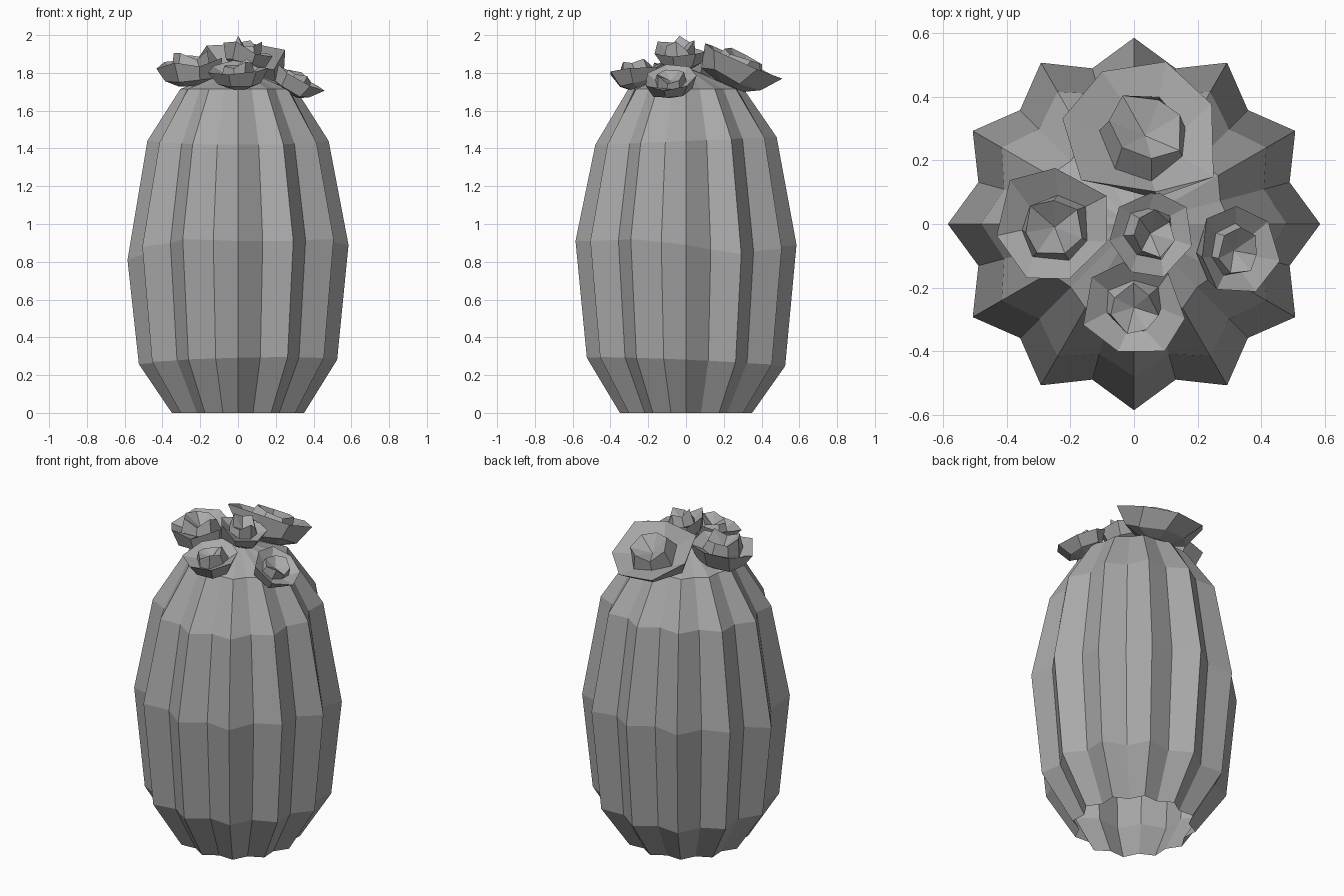
import bpy, bmesh, math, random
from mathutils import Matrix, Vector

cube = bpy.data.objects.get("Cube")
if cube:
    bpy.data.objects.remove(cube, do_unlink=True)

random.seed(4)
RIBS = 12

# One plain grey for the whole plant
grey = bpy.data.materials.new("plain grey")
grey.use_nodes = True
colour = (0.4, 0.4, 0.4, 1)
grey.diffuse_color = colour
grey.node_tree.nodes["Principled BSDF"].inputs["Base Color"].default_value = colour


def bridge(bm, low, high):
    """Join two equal rings with quads."""
    n = len(low)
    for i in range(n):
        j = (i + 1) % n
        bm.faces.new((low[i], low[j], high[j], high[i]))


def fan(bm, ring, centre):
    """Close a ring with triangles that meet at a point."""
    for i in range(len(ring)):
        bm.faces.new((ring[i], ring[(i + 1) % len(ring)], centre))


def finish(bm, name):
    mesh = bpy.data.meshes.new(name)
    bm.to_mesh(mesh)
    bm.free()
    mesh.materials.append(grey)
    obj = bpy.data.objects.new(name, mesh)
    bpy.context.collection.objects.link(obj)


# Ribbed body, open underneath: radius at the ridge, height, valley depth
profile = [(0.35, 0.0, 0.88), (0.525, 0.27, 0.87), (0.585, 0.89, 0.865),
           (0.48, 1.44, 0.88), (0.305, 1.715, 0.92)]
# Uneven heights of the widest ring, one per ridge
wide = [0.89, 0.84, 0.87, 0.89, 0.88, 0.87, 0.81, 0.88, 0.92, 0.91, 0.91, 0.92]
bm = bmesh.new()
rings = []
for level, (radius, z, valley) in enumerate(profile):
    ring = []
    for i in range(RIBS * 2):
        a = math.pi * i / RIBS
        r = radius * (valley if i % 2 else 1)
        h = z
        if level == 1:
            h += 0.025 * math.cos(a - 5.2)
        elif level == 2:
            k = i // 2
            h = (wide[k] + wide[(k + i % 2) % RIBS]) / 2
        elif level == 3:
            h += 0.02 * math.cos(a - 1.6)
        ring.append(bm.verts.new((r * math.cos(a), r * math.sin(a), h)))
    rings.append(ring)
for low, high in zip(rings, rings[1:]):
    bridge(bm, low, high)
# Low dome on top
fan(bm, rings[-1], bm.verts.new((0, 0, 1.83)))
finish(bm, "cactus_body")


def flower(name, centre, radius, depth, lean_to, lean, sides=7):
    """Cupped outer petals round a raised bud with a hollow middle."""
    bm = bmesh.new()
    # radius share, height share, radius jitter, height jitter
    steps = [(0.38, -1.0, 0.05, 0.0), (0.78, -0.72, 0.06, 0.1),
             (1.04, 0.0, 0.12, 0.22), (0.60, -0.28, 0.05, 0.08),
             (0.52, 0.28, 0.07, 0.25)]
    turn = random.uniform(0, math.tau)
    rings = []
    for share, height, rj, hj in steps:
        ring = []
        for i in range(sides):
            a = turn + math.tau * i / sides + random.uniform(-0.1, 0.1)
            r = radius * (share + random.uniform(-rj, rj))
            h = depth * (height + random.uniform(-hj, hj))
            ring.append(bm.verts.new((r * math.cos(a), r * math.sin(a), h)))
        rings.append(ring)
    for low, high in zip(rings, rings[1:]):
        bridge(bm, low, high)
    fan(bm, rings[-1], bm.verts.new((0, 0, -0.15 * depth)))
    bm.faces.new(reversed(rings[0]))
    axis = Vector((0, 0, 1)).cross(Vector((*lean_to, 0)))
    bm.transform(Matrix.Translation(centre)
                 @ Matrix.Rotation(math.radians(lean), 4, axis))
    finish(bm, name)


# Flowers crowning the top: centre of the rim, size, cup depth, lean
flower("centre_flower", (0.055, -0.03, 1.925), 0.14, 0.11, (1, 0), 14)
flower("back_flower", (0.035, 0.285, 1.85), 0.23, 0.13, (0, 1), 24)
flower("right_flower", (-0.25, -0.01, 1.85), 0.18, 0.12, (-1, 0), 3)
flower("left_flower", (0.32, -0.085, 1.77), 0.135, 0.09, (1, -0.2), 30)
flower("front_flower", (0.0, -0.265, 1.82), 0.15, 0.1, (0, -1), 12)
